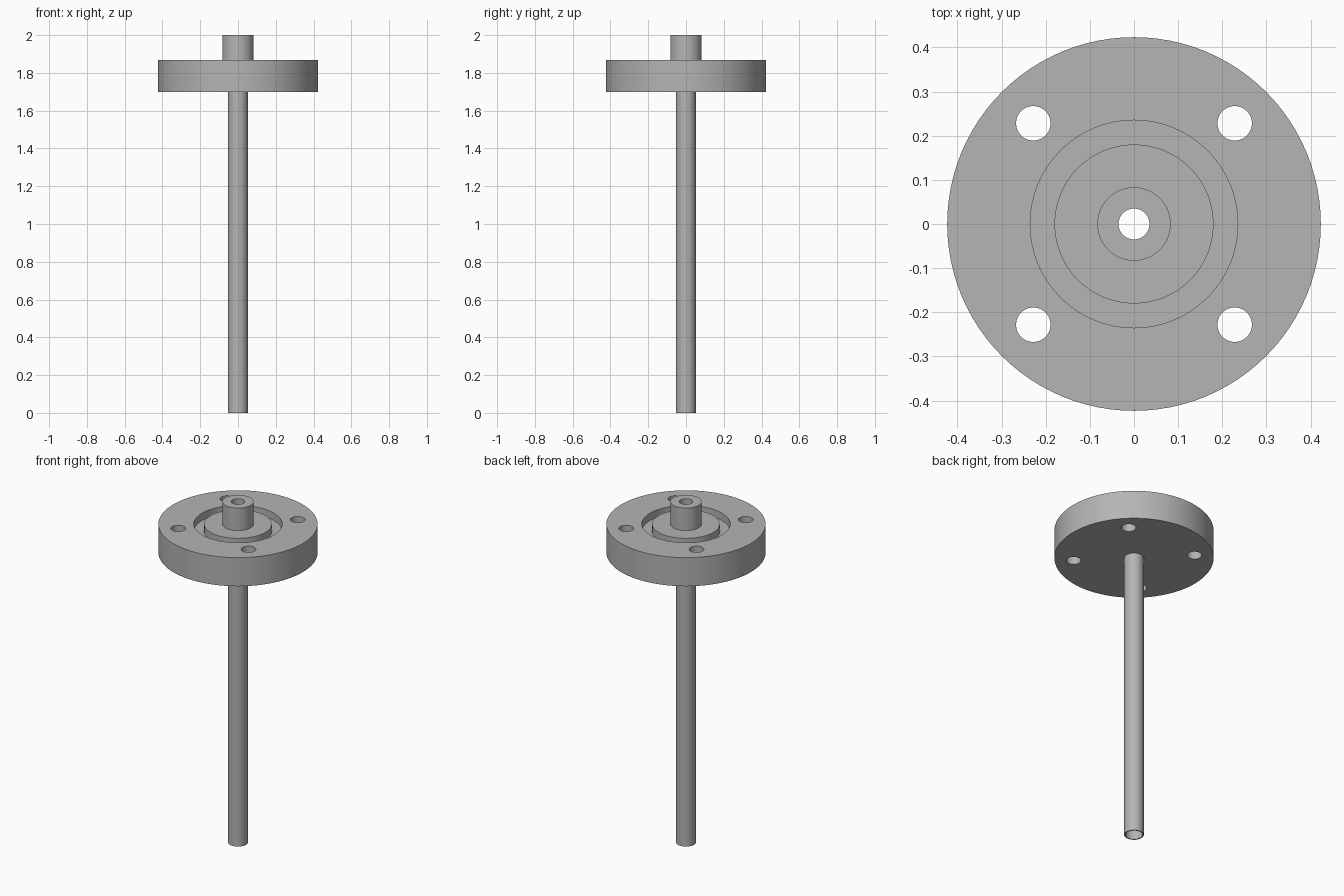
import bpy, bmesh, math

if "Cube" in bpy.data.objects:
    bpy.data.objects.remove(bpy.data.objects["Cube"])

steel = bpy.data.materials.new("grey_steel")
steel.diffuse_color = (0.46, 0.46, 0.46, 1)
steel.use_nodes = True
steel.node_tree.nodes["Principled BSDF"].inputs["Base Color"].default_value = steel.diffuse_color
SEGMENTS = 96


def finish(name, bm):
    """Turn a bmesh into a named grey object."""
    bmesh.ops.recalc_face_normals(bm, faces=bm.faces)
    mesh = bpy.data.meshes.new(name)
    bm.to_mesh(mesh)
    bm.free()
    mesh.materials.append(steel)
    obj = bpy.data.objects.new(name, mesh)
    bpy.context.collection.objects.link(obj)
    return obj


def lathe(name, profile):
    """Revolve a closed (radius, height) profile around z."""
    bm = bmesh.new()
    rings = []
    for i in range(SEGMENTS):
        a = 2 * math.pi * i / SEGMENTS
        rings.append([bm.verts.new((r * math.cos(a), r * math.sin(a), z))
                      for r, z in profile])
    n = len(profile)
    for i in range(SEGMENTS):
        here, there = rings[i], rings[(i + 1) % SEGMENTS]
        for j in range(n):
            k = (j + 1) % n
            bm.faces.new((here[j], there[j], there[k], here[k]))
    return finish(name, bm)


def activate(obj):
    bpy.ops.object.select_all(action='DESELECT')
    obj.select_set(True)
    bpy.context.view_layer.objects.active = obj


# Flange with ring groove, central boss, hub and narrow bore
TOP, BOTTOM, FLOOR = 1.868, 1.70, 1.825
flange = lathe("flange", [
    (0.035, BOTTOM), (0.423, BOTTOM), (0.423, TOP), (0.235, TOP),
    (0.235, FLOOR), (0.18, FLOOR), (0.18, TOP), (0.083, TOP),
    (0.083, 2.0), (0.035, 2.0)])

# Four bolt holes
bm = bmesh.new()
for sx in (-1, 1):
    for sy in (-1, 1):
        made = bmesh.ops.create_cone(bm, cap_ends=True, segments=40, radius1=0.039,
                                     radius2=0.039, depth=0.4)
        bmesh.ops.translate(bm, verts=made["verts"], vec=(sx * 0.228, sy * 0.228, 1.78))
cutter = finish("bolt_hole_cutter", bm)
cutter.hide_render = True
cut = flange.modifiers.new("bolt_holes", 'BOOLEAN')
cut.operation = 'DIFFERENCE'
cut.solver = 'EXACT'
cut.object = cutter
activate(flange)
bpy.ops.object.modifier_apply(modifier=cut.name)
bpy.data.objects.remove(cutter)

# Long thin-walled tube hanging from the flange
tube = lathe("tube", [(0.046, 0), (0.052, 0), (0.052, BOTTOM), (0.046, BOTTOM)])

for obj in (flange, tube):
    activate(obj)
    bpy.ops.object.shade_smooth_by_angle(angle=math.radians(30))
